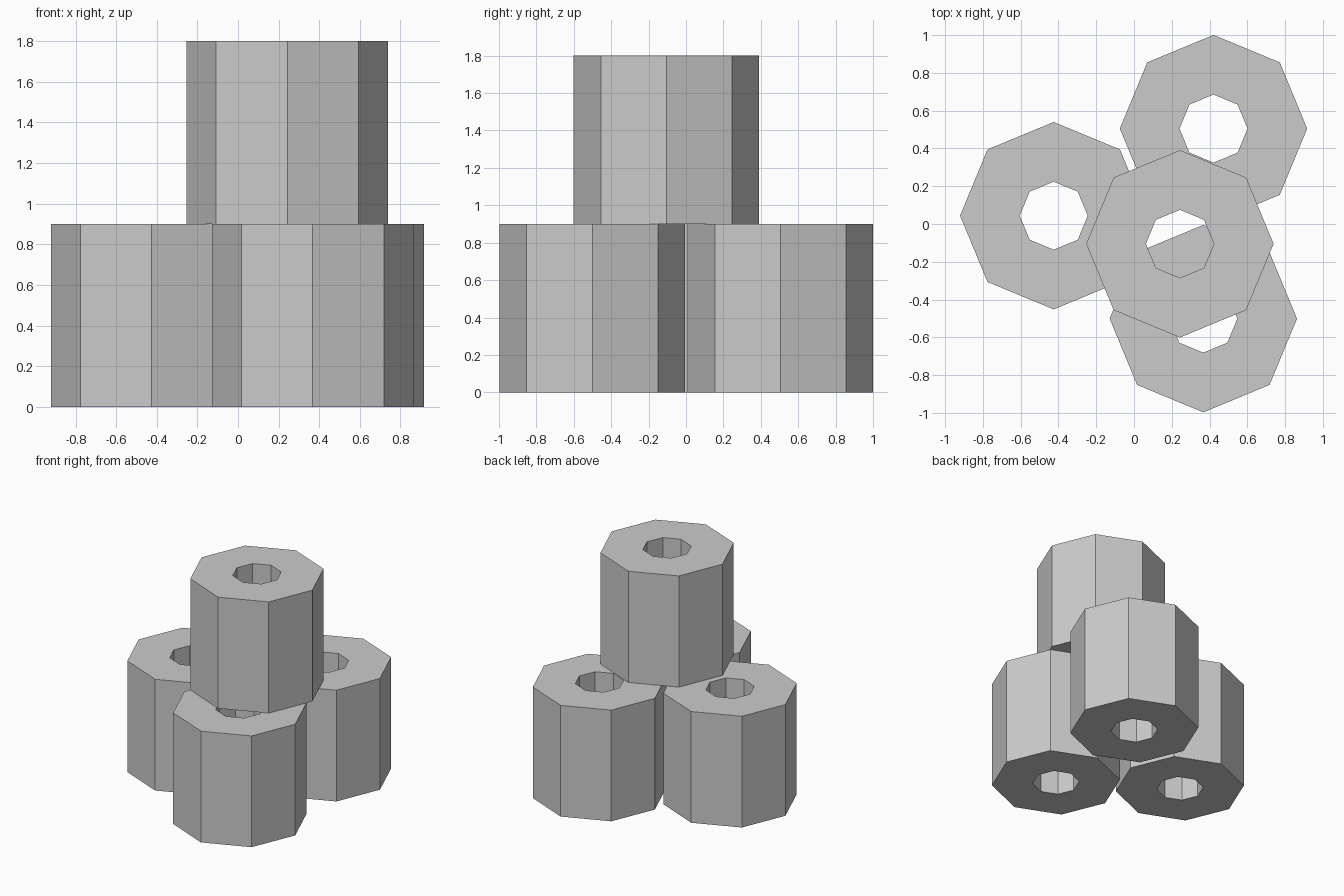
import bpy, bmesh
from math import cos, sin, pi

if "Cube" in bpy.data.objects:
    bpy.data.objects.remove(bpy.data.objects["Cube"])

OUTER, INNER, HEIGHT, SIDES = 0.496, 0.18, 0.90, 8


def tube(name, x, y, z):
    """Octagonal block with a straight hole through it."""
    bm = bmesh.new()

    def ring(r, h):
        return [bm.verts.new((r * cos(2 * pi * i / SIDES), r * sin(2 * pi * i / SIDES), h))
                for i in range(SIDES)]

    # Profile loop: outer bottom, outer top, inner top, inner bottom
    rings = [ring(OUTER, 0), ring(OUTER, HEIGHT), ring(INNER, HEIGHT), ring(INNER, 0)]
    for k in range(4):
        a, b = rings[k], rings[(k + 1) % 4]
        for i in range(SIDES):
            j = (i + 1) % SIDES
            bm.faces.new((a[i], a[j], b[j], b[i]))
    bmesh.ops.recalc_face_normals(bm, faces=bm.faces)
    mesh = bpy.data.meshes.new(name)
    bm.to_mesh(mesh)
    bm.free()
    obj = bpy.data.objects.new(name, mesh)
    obj.location = (x, y, z)
    bpy.context.collection.objects.link(obj)


# Three tubes standing on the ground
tube("left_tube", -0.425, 0.044, 0)
tube("back_tube", 0.421, 0.505, 0)
tube("front_tube", 0.367, -0.501, 0)
# One tube stacked on top
tube("top_tube", 0.243, -0.105, HEIGHT)
